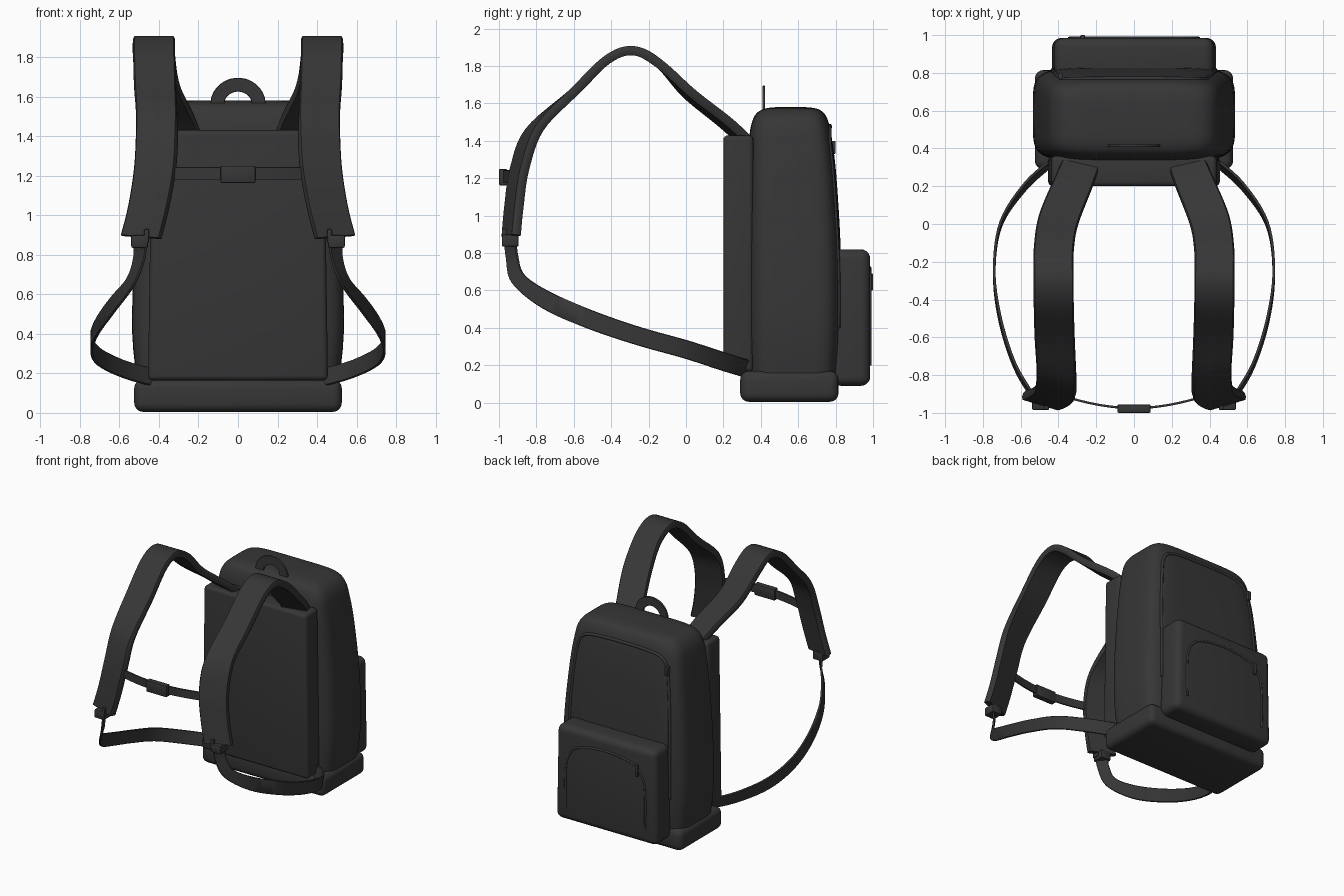
import bpy, bmesh, math
from mathutils import Vector

if "Cube" in bpy.data.objects:
    bpy.data.objects.remove(bpy.data.objects["Cube"])

fabric = bpy.data.materials.new("charcoal fabric")
fabric.diffuse_color = (0.037, 0.037, 0.037, 1)
fabric.use_nodes = True
fabric.node_tree.nodes["Principled BSDF"].inputs["Base Color"].default_value = fabric.diffuse_color


def finish(name, bm, angle=40):
    bmesh.ops.recalc_face_normals(bm, faces=bm.faces)
    me = bpy.data.meshes.new(name)
    bm.to_mesh(me)
    bm.free()
    ob = bpy.data.objects.new(name, me)
    bpy.context.collection.objects.link(ob)
    me.materials.append(fabric)
    bpy.ops.object.select_all(action='DESELECT')
    ob.select_set(True)
    bpy.context.view_layer.objects.active = ob
    bpy.ops.object.shade_smooth_by_angle(angle=math.radians(angle))
    return ob


def spline(pts, n=6):
    """Catmull-Rom through tuples of any length."""
    out = []
    for i in range(len(pts) - 1):
        a, b, c, d = (pts[max(i - 1, 0)], pts[i], pts[i + 1], pts[min(i + 2, len(pts) - 1)])
        for k in range(n):
            t = k / n
            out.append(tuple(0.5 * (2 * q + (r - p) * t + (2 * p - 5 * q + 4 * r - s) * t * t
                                    + (3 * q - p - 3 * r + s) * t ** 3)
                             for p, q, r, s in zip(a, b, c, d)))
    return out + [tuple(pts[-1])]


def loft(name, rings, angle=40):
    bm = bmesh.new()
    vs = [[bm.verts.new(p) for p in r] for r in rings]
    m = len(vs[0])
    for a, b in zip(vs, vs[1:]):
        for j in range(m):
            bm.faces.new((a[j], a[(j + 1) % m], b[(j + 1) % m], b[j]))
    bm.faces.new(vs[0])
    bm.faces.new(vs[-1])
    return finish(name, bm, angle)


def ribbon(name, pts, half_t, side=1, n=6):
    """Strap through points (x, y, z, half-width vector), mirrored by side."""
    s = spline(pts, n)
    P = [Vector((p[0] * side, p[1], p[2])) for p in s]
    W = [Vector((p[3] * side, p[4], p[5])) for p in s]
    sec = [(-1, -.4), (-.93, -1), (.93, -1), (1, -.4), (1, .4), (.93, 1), (-.93, 1), (-1, .4)]
    rings = []
    for i, (p, w) in enumerate(zip(P, W)):
        t = P[min(i + 1, len(P) - 1)] - P[max(i - 1, 0)]
        h = t.cross(w).normalized() * half_t
        rings.append([p + w * a + h * b for a, b in sec])
    return loft(name, rings, 50)


def box(name, x, y, z, bevel, seg=4, taper=1.0):
    bm = bmesh.new()
    bmesh.ops.create_cube(bm, size=1)
    for v in bm.verts:
        k = taper if v.co.z > 0 else 1
        v.co = ((x[0] + x[1]) / 2 + v.co.x * (x[1] - x[0]) * k,
                (y[0] + y[1]) / 2 + v.co.y * (y[1] - y[0]),
                (z[0] + z[1]) / 2 + v.co.z * (z[1] - z[0]))
    bmesh.ops.bevel(bm, geom=bm.edges[:], offset=bevel, segments=seg, profile=0.5, affect='EDGES')
    return finish(name, bm)


def piping(name, pts, r):
    s = [Vector(p) for p in spline(pts, 4)]
    rings = []
    for i, p in enumerate(s):
        t = (s[min(i + 1, len(s) - 1)] - s[max(i - 1, 0)]).normalized()
        u = t.cross(Vector((0, 1, 0))).normalized()
        v = t.cross(u)
        rings.append([p + r * (u * math.cos(a) + v * math.sin(a))
                      for a in (k * math.pi / 4 for k in range(8))])
    return loft(name, rings, 60)


# Main body: lofted rounded sections (z, half width, front y, back y)
EXP = 5.5
profile = spline([(.12, .505, .335, .815), (.4, .535, .33, .83), (.8, .525, .33, .828),
                  (1.2, .49, .333, .805), (1.4, .462, .337, .782), (1.49, .44, .35, .765),
                  (1.545, .40, .375, .74), (1.572, .34, .42, .70), (1.58, .24, .48, .64)], 4)


def section(z, hx, y0, y1, m=64):
    e = 2 / EXP
    out = []
    for k in range(m):
        c, s = math.cos(2 * math.pi * k / m), math.sin(2 * math.pi * k / m)
        out.append((math.copysign(abs(c) ** e, c) * hx,
                    (y0 + y1) / 2 + math.copysign(abs(s) ** e, s) * (y1 - y0) / 2, z))
    return out


def back_y(x, z):
    r = min(profile, key=lambda q: abs(q[0] - z))
    f = max(0, 1 - abs(x / r[1]) ** EXP) ** (1 / EXP)
    return (r[2] + r[3]) / 2 + f * (r[3] - r[2]) / 2


loft("main_body", [section(*r) for r in profile], 60)

# Padded back panel, base and outer pocket
box("back_panel", (-.455, .455), (.2, .36), (.165, 1.43), .025, taper=.96)
box("base", (-.525, .525), (.29, .815), (.005, .17), .045)
box("outer_pocket", (-.435, .435), (.78, .985), (.09, .82), .05, 5, taper=.97)

# Zip piping on the body and on the pocket
arch = [(.43, .4), (.43, .7), (.42, 1.0), (.40, 1.25), (.375, 1.39), (.32, 1.455), (.2, 1.475), (0, 1.48)]
arch += [(-x, z) for x, z in arch[-2::-1]]
piping("body_zip", [(x, back_y(x, z), z) for x, z in arch], .011)
arch = [(.34, .2), (.34, .48), (.31, .61), (.22, .69), (0, .72)]
arch += [(-x, z) for x, z in arch[-2::-1]]
piping("pocket_zip", [(x, .983, z) for x, z in arch], .009)
box("body_zip_pull", (-.40, -.375), (.765, .80), (1.33, 1.40), .005, 2)
box("pocket_zip_pull", (-.285, -.26), (.975, 1.0), (.60, .69), .005, 2)

# Top grab handle
hand = [(-.115, .415, 1.5, -.035, 0, 0)]
for k in range(13):
    a = math.pi * (1 - k / 12)
    c, s = math.cos(a), math.sin(a)
    hand.append((.105 * c, .415, 1.56 + .1 * s, .035 * c, 0, .035 * s))
hand.append((.115, .415, 1.5, .035, 0, 0))
ribbon("grab_handle", hand, .007, n=2)

# Shoulder straps, strap buckles and lower webbing on both sides
shoulder = [(.27, .345, 1.37, .095, .02, 0), (.32, .22, 1.49, .1, .025, 0), (.40, .02, 1.65, .105, .02, 0),
            (.425, -.14, 1.81, .106, 0, 0), (.425, -.28, 1.882, .106, 0, 0), (.425, -.42, 1.835, .106, 0, 0),
            (.42, -.6, 1.66, .106, 0, 0), (.41, -.81, 1.46, .104, .03, .01), (.418, -.89, 1.25, .104, .03, 0),
            (.45, -.92, 1.05, .102, .03, 0), (.49, -.935, .89, .1, .03, .008)]
webbing = [(.495, -.94, .88, .03, .03, 0), (.50, -.93, .78, .028, .032, 0), (.545, -.895, .66, .015, .035, .02),
           (.635, -.74, .545, .004, .025, .042), (.71, -.5, .44, 0, .02, .046), (.74, -.25, .355, 0, .014, .047),
           (.705, 0, .285, 0, .014, .047), (.575, .2, .22, 0, .02, .045), (.43, .33, .18, 0, .018, .045)]
for side, label in ((1, "right"), (-1, "left")):
    ribbon(label + "_shoulder_strap", shoulder, .025, side)
    ribbon(label + "_lower_webbing", webbing, .007, side)
    xs = sorted((side * .455, side * .54))
    box(label + "_strap_buckle", xs, (-.985, -.895), (.835, .9), .008, 2)
    xs = sorted((side * .45, side * .475))
    box(label + "_buckle_tab", xs, (-.985, -.93), (.86, .93), .006, 2)

# Chest strap with its clip
ribbon("chest_strap", [(-.42, -.9, 1.21, 0, 0, .033), (-.2, -.955, 1.21, 0, 0, .033), (0, -.975, 1.21, 0, 0, .033),
                       (.2, -.955, 1.21, 0, 0, .033), (.42, -.9, 1.21, 0, 0, .033)], .006)
box("chest_clip", (-.088, .088), (-1.0, -.955), (1.162, 1.25), .008, 2)
